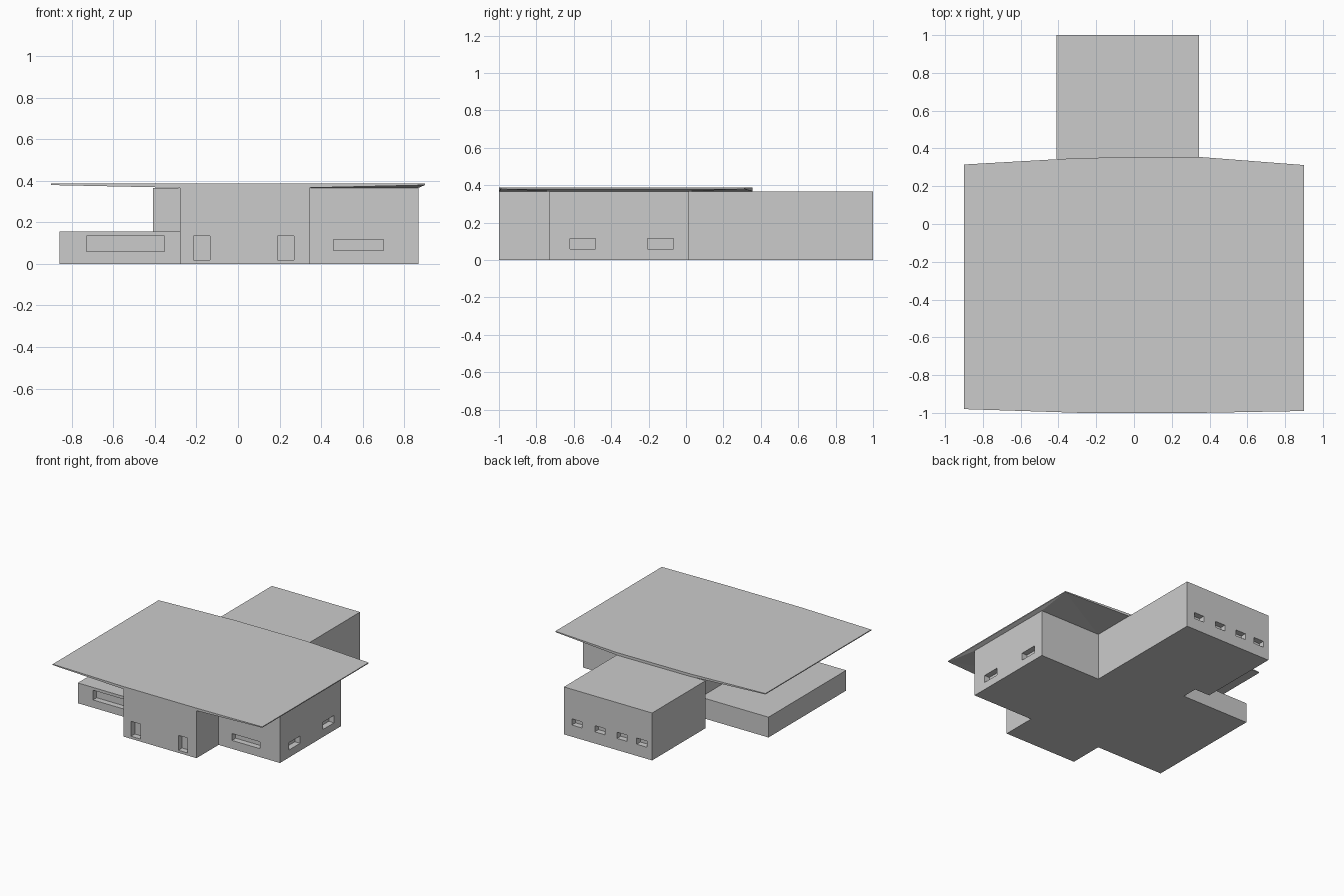
import bpy, bmesh

if "Cube" in bpy.data.objects:
    bpy.data.objects.remove(bpy.data.objects["Cube"])

WALL_H, LOW_H, ROOF_Z, RIM_Z = 0.367, 0.157, 0.387, 0.38


def make_object(name, bm):
    bmesh.ops.recalc_face_normals(bm, faces=bm.faces[:])
    mesh = bpy.data.meshes.new(name)
    bm.to_mesh(mesh)
    bm.free()
    ob = bpy.data.objects.new(name, mesh)
    bpy.context.collection.objects.link(ob)
    return ob


def extrude_plan(name, plan, height):
    bm = bmesh.new()
    face = bm.faces.new([bm.verts.new((x, y, 0)) for x, y in plan])
    top = bmesh.ops.extrude_face_region(bm, geom=[face])["geom"]
    bmesh.ops.translate(bm, vec=(0, 0, height),
                        verts=[v for v in top if isinstance(v, bmesh.types.BMVert)])
    return make_object(name, bm)


def cut_windows(ob, boxes):
    # all recesses of one building part in a single cutter
    bm = bmesh.new()
    for x0, x1, y0, y1, z0, z1 in boxes:
        for v in bmesh.ops.create_cube(bm, size=1)["verts"]:
            v.co = (x0 + (v.co.x + .5) * (x1 - x0),
                    y0 + (v.co.y + .5) * (y1 - y0),
                    z0 + (v.co.z + .5) * (z1 - z0))
    cutter = make_object(ob.name + "_cutter", bm)
    mod = ob.modifiers.new("windows", "BOOLEAN")
    mod.operation, mod.solver, mod.object = "DIFFERENCE", "EXACT", cutter
    bpy.context.view_layer.objects.active = ob
    bpy.ops.object.modifier_apply(modifier=mod.name)
    bpy.data.objects.remove(cutter, do_unlink=True)


# tall walls: front bay, right wing and rear hall on one plan
house = extrude_plan("house_walls", [
    (-.28, -1), (.345, -1), (.345, -.73), (.87, -.73), (.87, .015),
    (.345, .015), (.345, 1), (-.41, 1), (-.41, .345), (-.28, .345)], WALL_H)
D = 0.045
openings = [(x, x + .08, -1.1, -1 + D, .02, .135) for x in (-.215, .19)]
openings += [(.46, .70, -.8, -.73 + D, .065, .118)]
openings += [(.87 - D, .95, y, y + .137, .058, .115) for y in (-.62, -.205)]
openings += [(x, x + .087, 1 - D, 1.1, .09, .138) for x in (-.365, -.197, -.007, .19)]
cut_windows(house, openings)

# low annex on the left
annex = extrude_plan("low_annex", [
    (-.86, -.73), (-.28, -.73), (-.28, .22), (-.86, .22)], LOW_H)
cut_windows(annex, [(-.73, -.355, -.8, -.73 + D, .06, .135)])

# wide roof: flat top, thin rim, underside sloping down to the wall tops
bm = bmesh.new()
P = {"fl": (-.9, -.98, RIM_Z), "fa": (-.28, -1, WALL_H), "fb": (.345, -1, WALL_H),
     "fr": (.9, -.99, RIM_Z), "br": (.9, .312, RIM_Z), "bb": (.345, .355, WALL_H),
     "ba": (-.28, .35, WALL_H), "bl": (-.9, .315, RIM_Z)}
loop = list(P)
P.update(w1=(.345, -.73, WALL_H), w2=(.87, -.73, WALL_H),
         w3=(.87, .015, WALL_H), w4=(.345, .015, WALL_H))
low = {k: bm.verts.new(p) for k, p in P.items()}
top = {k: bm.verts.new((P[k][0], P[k][1], ROOF_Z)) for k in loop}
bm.faces.new([top[k] for k in loop])
for a, b in zip(loop, loop[1:] + loop[:1]):
    bm.faces.new((low[a], low[b], top[b], top[a]))
for face in ("fl fa ba bl", "fb fr w1", "fr w2 w1", "fr br w3 w2",
             "br w4 w3", "br bb w4", "fa fb w1 w2 w3 w4 bb ba"):
    bm.faces.new([low[k] for k in face.split()])
make_object("wide_roof", bm)
